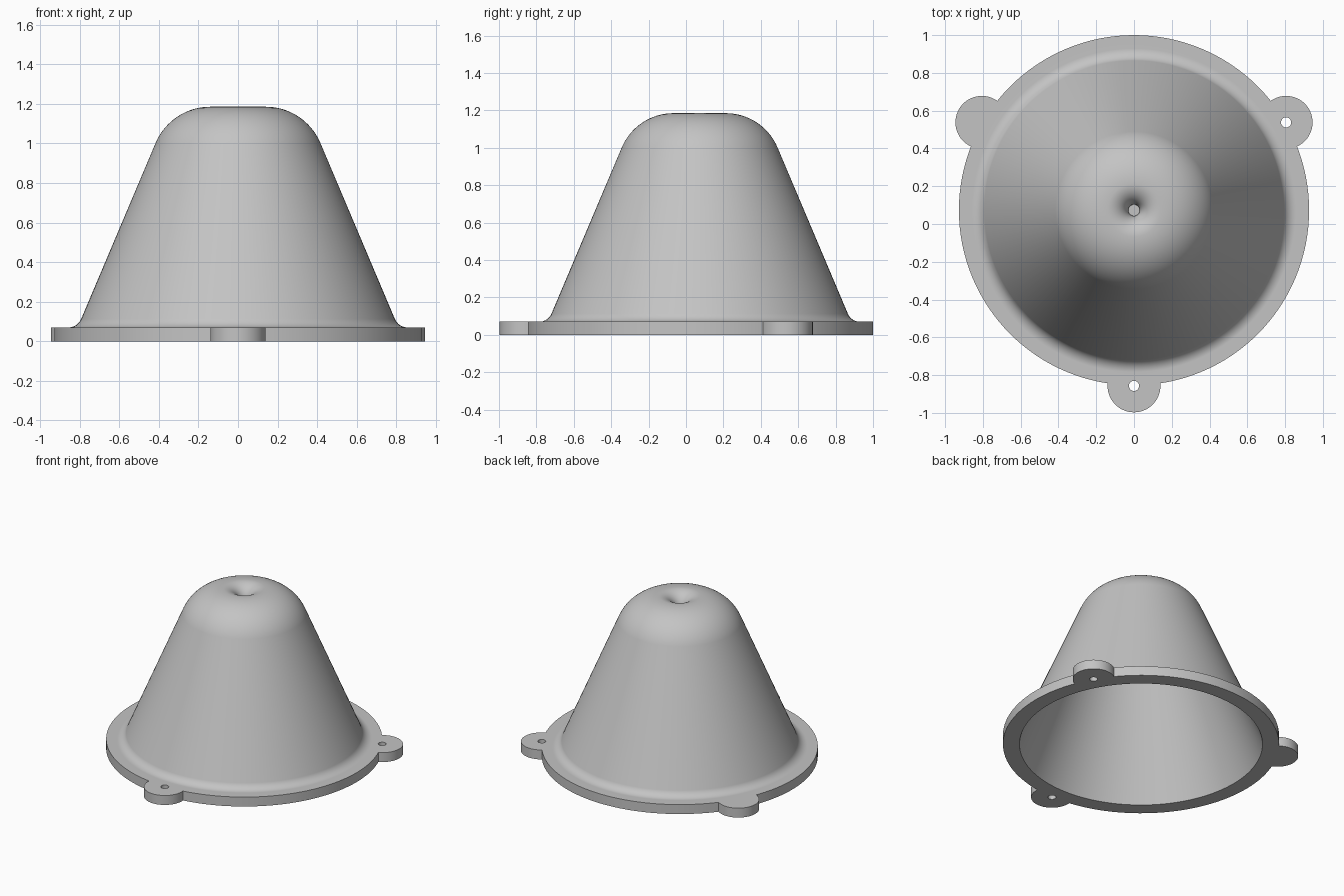
import bpy
import bmesh
from math import sin, cos, radians, pi
from mathutils import Matrix, Vector

if "Cube" in bpy.data.objects:
    bpy.data.objects.remove(bpy.data.objects["Cube"], do_unlink=True)

CENTRE_Y = 0.073        # axis of the cone
PLATE = 0.07            # flange thickness
TAB_DIST, TAB_R, HOLE_R = 0.93, 0.14, 0.027
SLOPE = 23              # direction of the cone wall's normal, degrees

grey = bpy.data.materials.new("light grey")
grey.use_nodes = True
colour = (0.55, 0.55, 0.55, 1)
grey.diffuse_color = colour
grey.node_tree.nodes["Principled BSDF"].inputs["Base Color"].default_value = colour


def arc(cx, cy, r, start, end, n):
    angles = [radians(start + (end - start) * i / n) for i in range(n + 1)]
    return [(cx + r * cos(a), cy + r * sin(a)) for a in angles]


def to_object(name, bm):
    bmesh.ops.recalc_face_normals(bm, faces=bm.faces)
    mesh = bpy.data.meshes.new(name)
    bm.to_mesh(mesh)
    bm.free()
    mesh.materials.append(grey)
    obj = bpy.data.objects.new(name, mesh)
    bpy.context.collection.objects.link(obj)
    return obj


def lathe(name, profile, steps):
    bm = bmesh.new()
    verts = [bm.verts.new((r, 0, z)) for r, z in profile]
    edges = [bm.edges.new(pair) for pair in zip(verts, verts[1:])]
    bmesh.ops.spin(bm, geom=verts + edges, cent=(0, 0, 0), axis=(0, 0, 1),
                   angle=2 * pi, steps=steps, use_duplicate=False)
    bmesh.ops.remove_doubles(bm, verts=bm.verts, dist=0.0005)
    return to_object(name, bm)


def prism(name, outline, z0, z1, turn):
    bm = bmesh.new()
    face = bm.faces.new([bm.verts.new((x, y, z0)) for x, y in outline])
    top = bmesh.ops.extrude_face_region(bm, geom=[face])["geom"]
    bmesh.ops.translate(bm, vec=Vector((0, 0, z1 - z0)),
                        verts=[v for v in top if isinstance(v, bmesh.types.BMVert)])
    bm.transform(Matrix.Rotation(radians(turn), 4, "Z"))
    return to_object(name, bm)


def combine(body, tool, operation):
    mod = body.modifiers.new(operation.lower(), "BOOLEAN")
    mod.operation, mod.object, mod.solver = operation, tool, "EXACT"
    bpy.context.view_layer.objects.active = body
    bpy.ops.object.modifier_apply(modifier=mod.name)
    bpy.data.objects.remove(tool, do_unlink=True)


# Hollow cone with dimpled rounded crown, filleted foot and flange
profile = [(0, 1.06), (0.03, 1.06)]
profile += arc(0.14, 1.075, 0.11, 180, 90, 12)
profile += arc(0.14, 0.885, 0.30, 90, SLOPE, 16)[1:]
profile += arc(0.857, 0.14, 0.07, 180 + SLOPE, 270, 8)
profile += [(0.927, PLATE), (0.927, 0), (0.816, 0)]
profile += arc(0.14, 0.885, 0.278, SLOPE, 90, 16)
profile += arc(0.14, 1.075, 0.088, 90, 180, 12)[1:]
profile += [(0.052, 1.04), (0, 1.04)]
cone = lathe("flanged_cone", profile, 128)

# Three mounting tabs, each with a screw hole
for turn in (-90, 30, 150):
    tab = prism("tab", arc(TAB_DIST, 0, TAB_R, -100, 100, 40), 0, PLATE, turn)
    combine(cone, tab, "UNION")
for turn in (-90, 30, 150):
    hole = prism("hole", arc(TAB_DIST, 0, HOLE_R, 0, 348.75, 31), -0.1, 0.2, turn)
    combine(cone, hole, "DIFFERENCE")

# Smooth shading with crisp edges and flat flange faces
cone.location.y = CENTRE_Y
bpy.ops.object.select_all(action="DESELECT")
cone.select_set(True)
bpy.context.view_layer.objects.active = cone
bpy.ops.object.shade_smooth_by_angle(angle=radians(30))
weighted = cone.modifiers.new("weighted normals", "WEIGHTED_NORMAL")
weighted.keep_sharp = True
